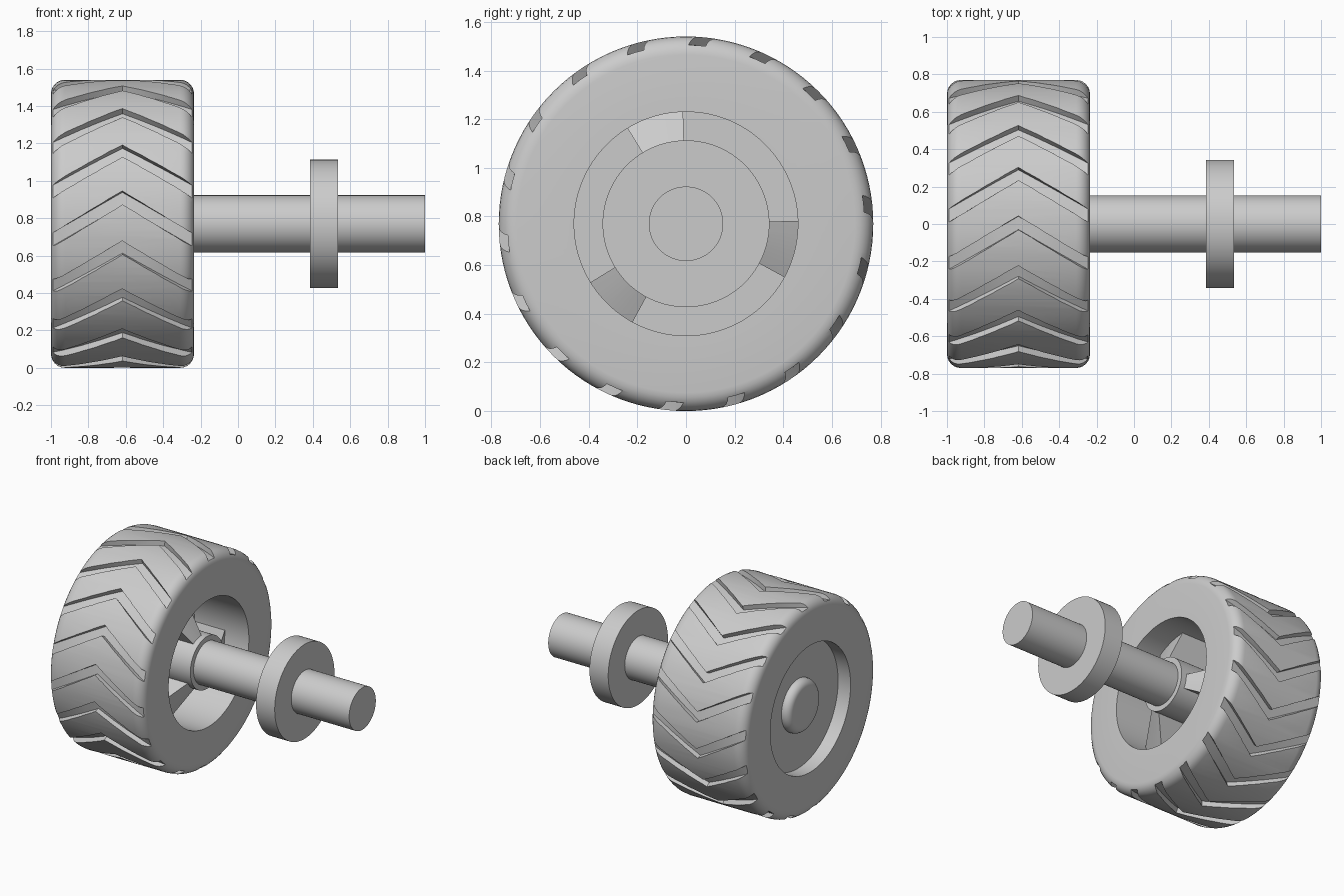
import bpy, bmesh
from math import sin, cos, radians, pi

if "Cube" in bpy.data.objects:
    bpy.data.objects.remove(bpy.data.objects["Cube"], do_unlink=True)

RADIUS = 0.77          # wheel radius, also the axle height
MID = -0.618           # middle plane of the tyre

grey = bpy.data.materials.new("light_grey")
grey.use_nodes = True
grey.diffuse_color = (0.6, 0.6, 0.6, 1)
grey.node_tree.nodes["Principled BSDF"].inputs["Base Color"].default_value = (0.6, 0.6, 0.6, 1)


def point(x, r, angle):
    """Point at radius r about the axle; angle runs from +y towards +z."""
    return (x, r * cos(angle), RADIUS + r * sin(angle))


def finish(bm, name):
    bmesh.ops.remove_doubles(bm, verts=bm.verts, dist=1e-5)
    bmesh.ops.recalc_face_normals(bm, faces=bm.faces)
    mesh = bpy.data.meshes.new(name)
    bm.to_mesh(mesh)
    bm.free()
    mesh.materials.append(grey)
    obj = bpy.data.objects.new(name, mesh)
    bpy.context.collection.objects.link(obj)
    return obj


def activate(obj):
    bpy.ops.object.select_all(action='DESELECT')
    obj.select_set(True)
    bpy.context.view_layer.objects.active = obj


def smooth(obj):
    activate(obj)
    bpy.ops.object.shade_smooth_by_angle(angle=radians(30))


def lathe(name, profile, segments=96):
    """Spin a closed (x, r) outline around the axle."""
    bm = bmesh.new()
    rings = [[bm.verts.new(point(x, r, 2 * pi * s / segments)) for x, r in profile]
             for s in range(segments)]
    n = len(profile)
    for s in range(segments):
        a, b = rings[s], rings[(s + 1) % segments]
        for i in range(n):
            j = (i + 1) % n
            if profile[i][1] > 0 or profile[j][1] > 0:
                bm.faces.new((a[i], a[j], b[j], b[i]))
    return finish(bm, name)


def cylinder(name, x0, x1, r):
    obj = lathe(name, [(x0, 0), (x0, r), (x1, r), (x1, 0)])
    smooth(obj)
    return obj


def arc(cx, cr, radius, start, end, steps=6):
    return [(cx + radius * cos(radians(start + (end - start) * i / steps)),
             cr + radius * sin(radians(start + (end - start) * i / steps)))
            for i in range(steps + 1)]


# Tyre with rounded shoulders and an open bore
ROUND = 0.075
tyre = lathe("tyre", [(-1, 0.46)]
             + arc(-1 + ROUND, RADIUS - ROUND, ROUND, 180, 90)
             + arc(-0.235 - ROUND, RADIUS - ROUND, ROUND, 90, 0)
             + [(-0.235, 0.46)], 120)

# Chevron tread grooves
bm = bmesh.new()
STEPS = 4
for k in range(18):
    sections = []
    for i in range(-STEPS, STEPS + 1):
        offset = 0.43 * i / STEPS
        sweep = 166.8 + 20 * k + abs(offset) * 45.5
        a, b = radians(sweep), radians(sweep + 5.5)
        sections.append([bm.verts.new(point(MID + offset, r, t))
                         for r, t in ((0.735, a), (0.85, a), (0.85, b), (0.735, b))])
    for p, q in zip(sections, sections[1:]):
        for i in range(4):
            j = (i + 1) % 4
            bm.faces.new((p[i], p[j], q[j], q[i]))
    bm.faces.new(sections[0])
    bm.faces.new(sections[-1])
cutter = finish(bm, "tread_cutter")
cutter.hide_render = True
mod = tyre.modifiers.new("tread", 'BOOLEAN')
mod.operation = 'DIFFERENCE'
mod.solver = 'EXACT'
mod.object = cutter
activate(tyre)
bpy.ops.object.modifier_apply(modifier=mod.name)
bpy.data.objects.remove(cutter, do_unlink=True)
smooth(tyre)

# Wheel web, hub sleeve and rounded hub cap
cylinder("wheel_web", -0.9, -0.67, 0.465)
cylinder("hub_sleeve", -0.7, -0.25, 0.19)
cap = lathe("hub_cap", [(-0.88, 0), (-0.88, 0.19)]
            + arc(-0.91, 0.14, 0.05, 90, 180) + [(-0.96, 0)])
smooth(cap)

# Axle and its flange
cylinder("axle", -0.68, 1, 0.153)
cylinder("axle_flange", 0.385, 0.535, 0.343)

# Three wedge ribs sloping from the sleeve to the bore
for k in range(3):
    bm = bmesh.new()
    outline = ((-0.68, 0.17), (-0.28, 0.17), (-0.43, 0.465), (-0.68, 0.465))
    slices = [[bm.verts.new(point(x, r, radians(91.5 + 120 * k + 7.5 * s)))
               for x, r in outline] for s in range(5)]
    for p, q in zip(slices, slices[1:]):
        for i in range(4):
            j = (i + 1) % 4
            bm.faces.new((p[i], p[j], q[j], q[i]))
    bm.faces.new(slices[0])
    bm.faces.new(slices[-1])
    smooth(finish(bm, "wheel_rib_%d" % (k + 1)))
